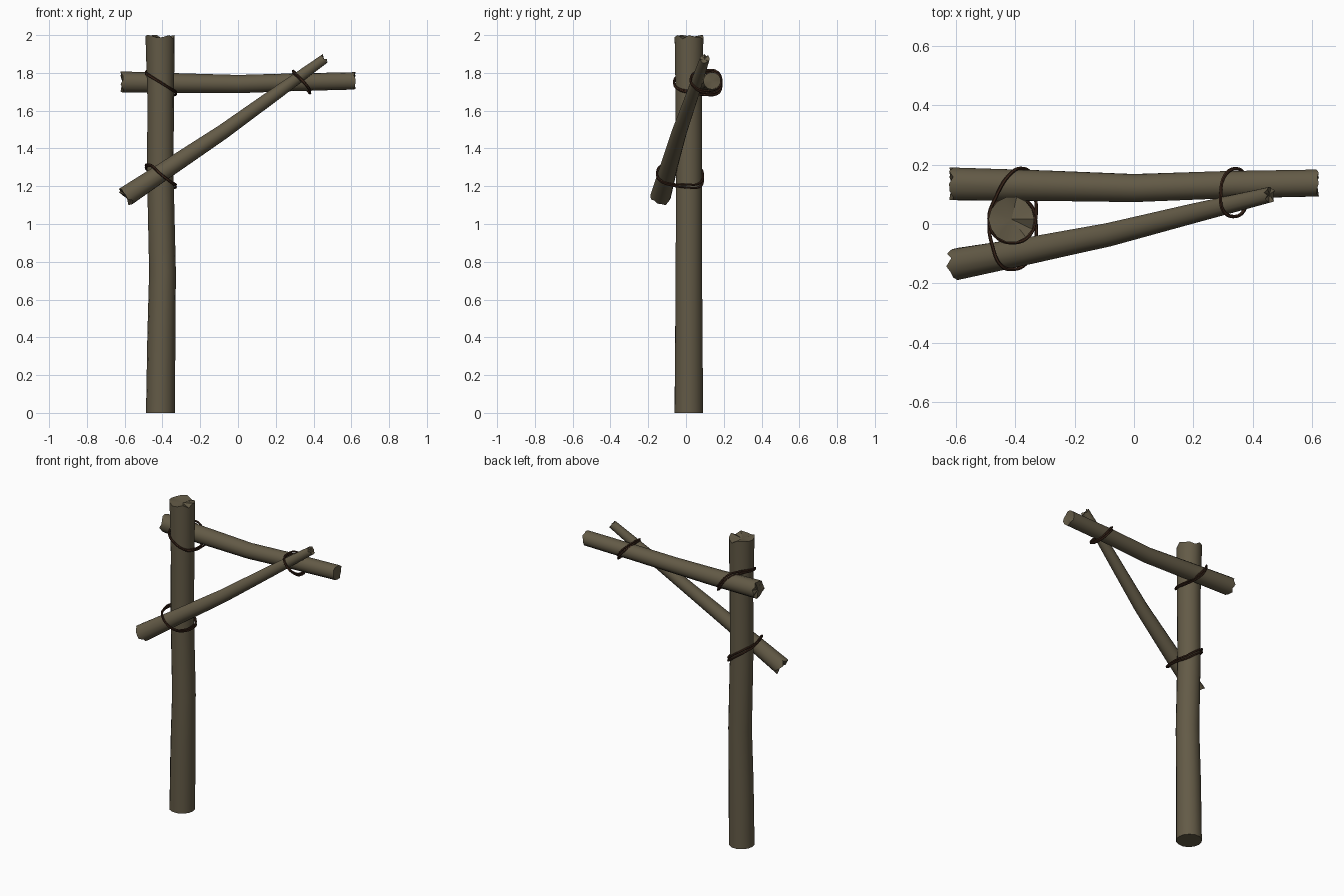
import bpy, bmesh, math, random
from mathutils import Vector

if "Cube" in bpy.data.objects:
    bpy.data.objects.remove(bpy.data.objects["Cube"])

random.seed(4)


def material(name, rgb):
    m = bpy.data.materials.new(name)
    m.diffuse_color = (*rgb, 1)
    m.use_nodes = True
    m.node_tree.nodes["Principled BSDF"].inputs["Base Color"].default_value = m.diffuse_color
    return m


wood = material("weathered_wood", (0.125, 0.103, 0.062))
rope = material("dark_rope", (0.045, 0.02, 0.011))


def limb(name, stations, up, jag_start, jag_end, sides=14):
    """Log through (x, y, z, radius) stations; jag values notch the sawn ends."""
    bm = bmesh.new()
    pts = [Vector(s[:3]) for s in stations]
    axis = (pts[-1] - pts[0]).normalized()
    u = (Vector(up) - axis * axis.dot(Vector(up))).normalized()
    v = axis.cross(u)
    last = len(pts) - 1
    rings = []
    for k, (p, s) in enumerate(zip(pts, stations)):
        jag, sign = (jag_start, 1) if k == 0 else (jag_end, -1) if k == last else (0, 1)
        ring = []
        for i in range(sides):
            a = 2 * math.pi * i / sides
            notch = sign * jag * (random.random() if i % 4 else 0)
            r = s[3] * random.uniform(0.985, 1.015)
            ring.append(bm.verts.new(p + (u * math.cos(a) + v * math.sin(a)) * r + axis * notch))
        rings.append(ring)
    for a, b in zip(rings, rings[1:]):
        for i in range(sides):
            j = (i + 1) % sides
            bm.faces.new((a[i], a[j], b[j], b[i]))
    # end caps as fans around a slightly sunken centre
    for ring, p, depth in ((rings[0], pts[0], jag_start), (rings[-1], pts[-1], -jag_end)):
        c = bm.verts.new(p + axis * depth * 0.6)
        for i in range(sides):
            bm.faces.new((ring[i], ring[(i + 1) % sides], c))
    bmesh.ops.recalc_face_normals(bm, faces=bm.faces)
    me = bpy.data.meshes.new(name)
    bm.to_mesh(me)
    bm.free()
    me.materials.append(wood)
    ob = bpy.data.objects.new(name, me)
    bpy.context.collection.objects.link(ob)
    finish(ob)


def finish(ob):
    bpy.ops.object.select_all(action='DESELECT')
    ob.select_set(True)
    bpy.context.view_layer.objects.active = ob
    if ob.type == 'CURVE':
        bpy.ops.object.convert(target='MESH')
    bpy.ops.object.shade_smooth_by_angle(angle=math.radians(40))


def lashing(name, path):
    """Two strands of thin rope round a joint."""
    cu = bpy.data.curves.new(name, 'CURVE')
    cu.dimensions = '3D'
    cu.bevel_depth = 0.006
    cu.bevel_resolution = 1
    cu.resolution_u = 5
    mid = sum((Vector(p) for p in path), Vector()) / len(path)
    for dz, tilt in ((0.005, 0.03), (-0.007, -0.04)):
        sp = cu.splines.new('BEZIER')
        sp.bezier_points.add(len(path) - 1)
        sp.use_cyclic_u = True
        for bp, p in zip(sp.bezier_points, path):
            d = Vector(p) - mid
            bp.co = Vector(p) + Vector((0, 0, dz + tilt * d.y))
            bp.handle_left_type = bp.handle_right_type = 'AUTO'
    cu.materials.append(rope)
    ob = bpy.data.objects.new(name, cu)
    bpy.context.collection.objects.link(ob)
    finish(ob)


# upright post, flat foot and split top
limb("post", [(-0.411, 0.015, 0, 0.077), (-0.406, 0.015, 0.4, 0.074),
              (-0.399, 0.015, 0.75, 0.071), (-0.411, 0.015, 1.28, 0.070),
              (-0.409, 0.015, 1.65, 0.071), (-0.412, 0.016, 2.0, 0.077)],
     (1, 0, 0), 0, 0.025)
# crossbeam behind the post
limb("crossbeam", [(-0.622, 0.135, 1.752, 0.056), (-0.3, 0.129, 1.745, 0.052),
                   (0, 0.121, 1.741, 0.048), (0.3, 0.132, 1.751, 0.047),
                   (0.622, 0.138, 1.758, 0.046)],
     (0, 0, 1), 0.015, 0.01)
# diagonal brace in front of the post
limb("brace", [(-0.602, -0.136, 1.140, 0.054), (-0.35, -0.089, 1.308, 0.046),
               (-0.08, -0.035, 1.488, 0.040), (0.2, 0.036, 1.69, 0.034),
               (0.463, 0.100, 1.878, 0.026)],
     (0, 0, 1), 0.025, 0.015)

# rope lashings at the three joints
lashing("beam_lashing", [(-0.488, 0.02, 1.80), (-0.467, -0.04, 1.785), (-0.41, -0.063, 1.75),
                         (-0.353, -0.04, 1.715), (-0.331, 0.02, 1.70), (-0.333, 0.10, 1.692),
                         (-0.345, 0.165, 1.70), (-0.375, 0.187, 1.738), (-0.42, 0.165, 1.798),
                         (-0.465, 0.09, 1.808)])
lashing("brace_lashing", [(-0.41, 0.09, 1.25), (-0.468, 0.067, 1.29), (-0.487, 0.01, 1.302),
                          (-0.475, -0.08, 1.312), (-0.45, -0.137, 1.303), (-0.41, -0.153, 1.265),
                          (-0.365, -0.135, 1.23), (-0.337, -0.08, 1.21), (-0.331, 0.01, 1.202),
                          (-0.35, 0.067, 1.205)])
lashing("tip_lashing", [(0.335, 0.025, 1.765), (0.30, 0.045, 1.797), (0.292, 0.10, 1.806),
                        (0.305, 0.162, 1.793), (0.34, 0.186, 1.755), (0.37, 0.168, 1.713),
                        (0.382, 0.10, 1.701), (0.37, 0.045, 1.725)])
